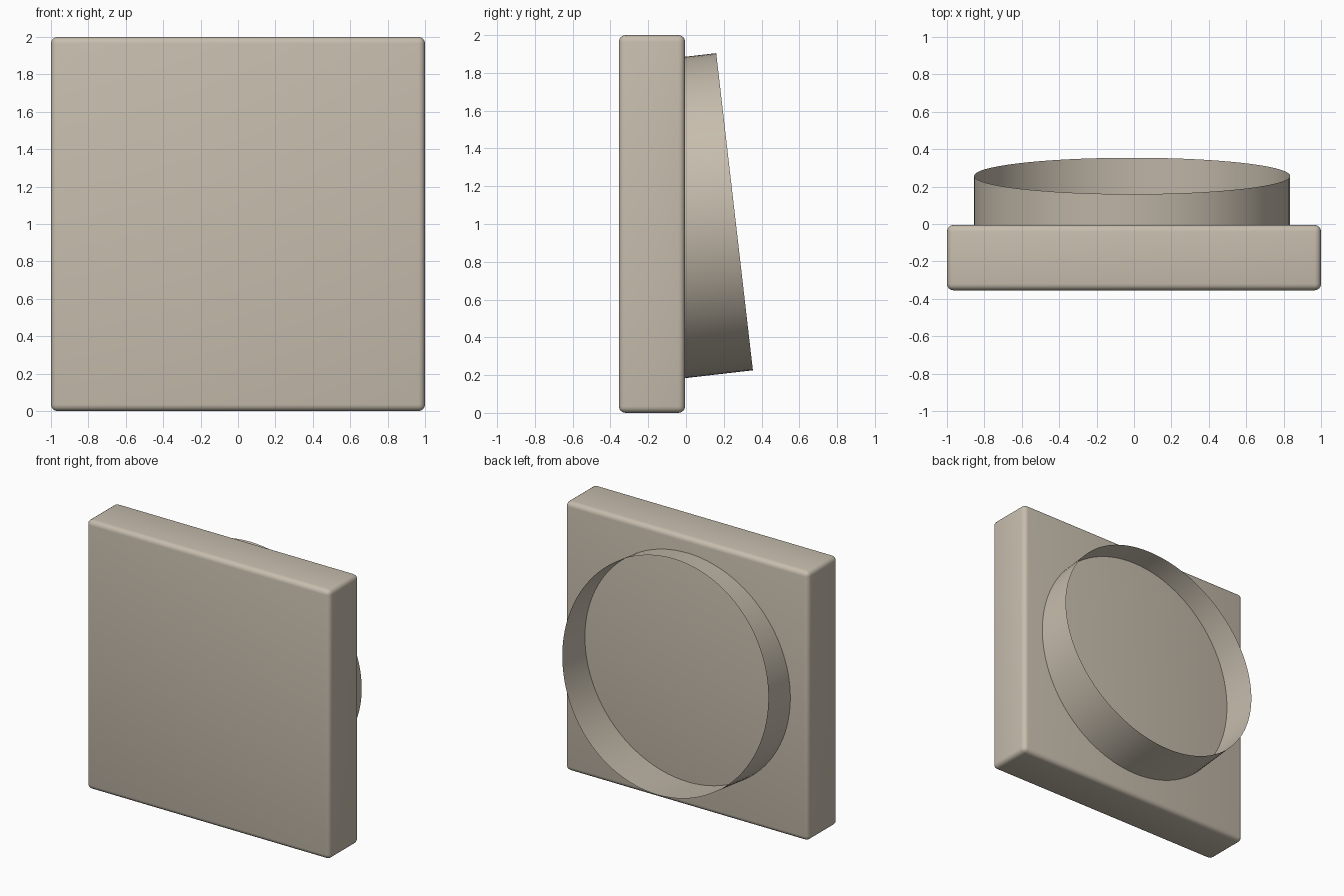
import bpy, bmesh, math
from mathutils import Vector, Matrix

cube = bpy.data.objects.get("Cube")
if cube:
    bpy.data.objects.remove(cube, do_unlink=True)

# Single warm stone colour
stone = bpy.data.materials.new("warm_stone")
stone.use_nodes = True
colour = (0.57, 0.51, 0.42, 1)
stone.diffuse_color = colour
stone.node_tree.nodes["Principled BSDF"].inputs["Base Color"].default_value = colour


def add_part(name, bm):
    mesh = bpy.data.meshes.new(name)
    bm.to_mesh(mesh)
    bm.free()
    mesh.materials.append(stone)
    obj = bpy.data.objects.new(name, mesh)
    bpy.context.collection.objects.link(obj)
    bpy.ops.object.select_all(action="DESELECT")
    obj.select_set(True)
    bpy.context.view_layer.objects.active = obj
    bpy.ops.object.shade_smooth_by_angle(angle=math.radians(35))
    return obj


# Square slab with softly rounded edges
bm = bmesh.new()
bmesh.ops.create_cube(bm, size=1, matrix=Matrix.Translation((0, -0.18, 1)) @ Matrix.Diagonal((2, 0.35, 2, 1)))
bmesh.ops.bevel(bm, geom=bm.edges[:], offset=0.035, segments=4, profile=0.5, affect="EDGES")
add_part("slab", bm)

# Thin open tube on the back, tilted upward and sunk into the slab
tilt = math.radians(6.6)
length = 0.4
axis = Vector((0, math.cos(tilt), math.sin(tilt)))
centre = Vector((-0.01, 0.257, 1.065)) - axis * length / 2
bm = bmesh.new()
bmesh.ops.create_cone(bm, cap_ends=False, segments=96, radius1=0.845, radius2=0.845, depth=length,
                      matrix=Matrix.Translation(centre) @ Matrix.Rotation(tilt - math.pi / 2, 4, "X"))
add_part("tilted_ring", bm)
